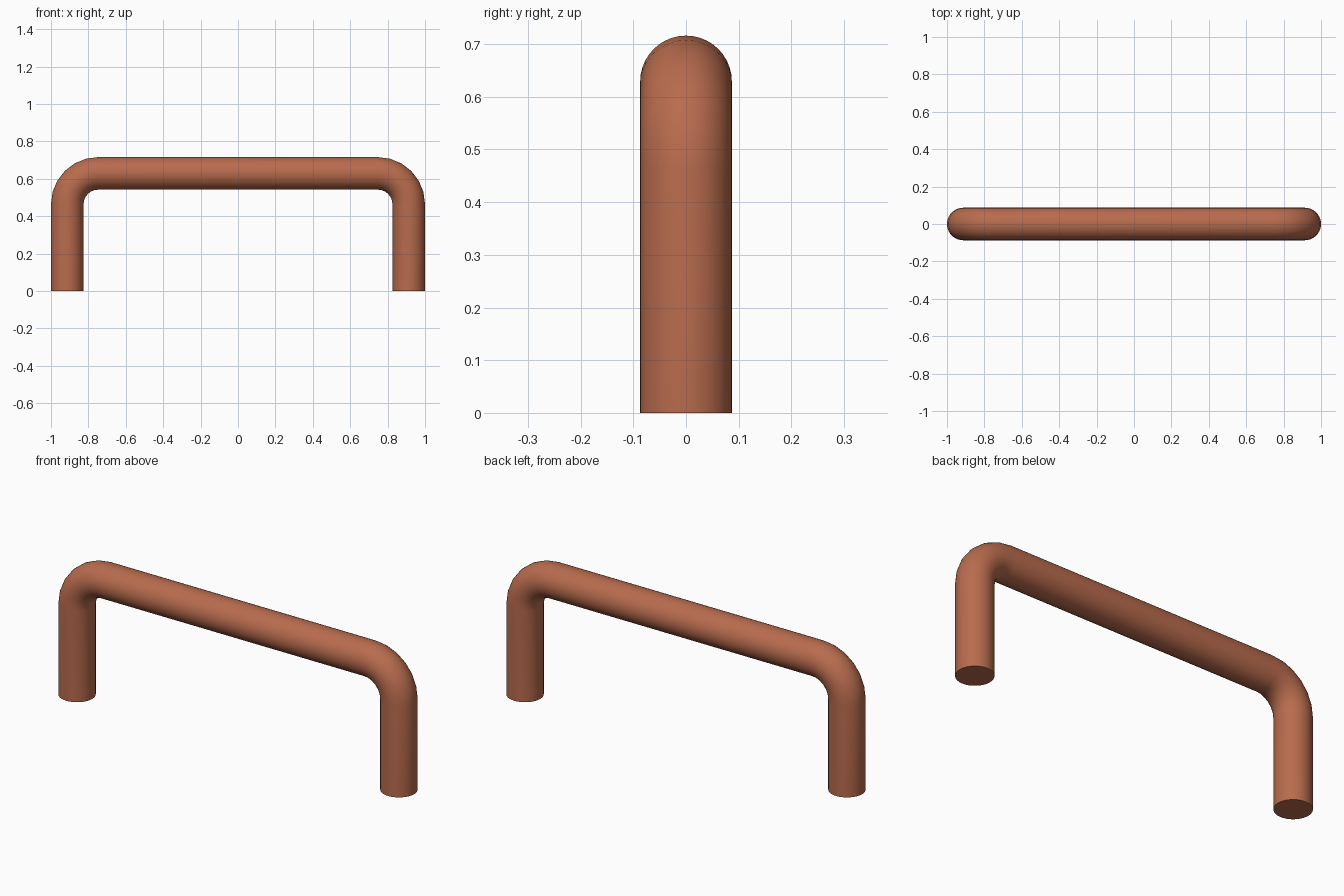
import bpy, bmesh, math
from mathutils import Vector

if "Cube" in bpy.data.objects:
    bpy.data.objects.remove(bpy.data.objects["Cube"])

R = 0.087          # tube radius
LEG_X = 1 - R      # leg centre line
TOP_Z = 0.716 - R  # bar centre line
BEND = 0.165       # bend radius on the centre line
SIDES, STEPS = 40, 6

copper = bpy.data.materials.new("copper brown")
copper.diffuse_color = (0.48, 0.148, 0.075, 1)
copper.use_nodes = True
copper.node_tree.nodes["Principled BSDF"].inputs["Base Color"].default_value = copper.diffuse_color

# Centre line with tube direction angle: up the left leg, across, down the right leg
path = [(-LEG_X, 0.0, math.pi / 2)]
for side in (-1, 1):
    for i in range(STEPS + 1):
        t = math.pi / 2 * i / STEPS
        a = math.pi - t if side < 0 else math.pi / 2 - t
        cx = side * (LEG_X - BEND)
        path.append((cx + BEND * math.cos(a), TOP_Z - BEND + BEND * math.sin(a), a - math.pi / 2))
path.append((LEG_X, 0.0, -math.pi / 2))

# Sweep a round section along the centre line
bm = bmesh.new()
rings = []
for x, z, d in path:
    normal = Vector((-math.sin(d), 0, math.cos(d)))
    ring = []
    for k in range(SIDES):
        u = 2 * math.pi * k / SIDES
        ring.append(bm.verts.new(Vector((x, 0, z)) + normal * R * math.cos(u)
                                 + Vector((0, R * math.sin(u), 0))))
    rings.append(ring)
for a, b in zip(rings, rings[1:]):
    for k in range(SIDES):
        n = (k + 1) % SIDES
        bm.faces.new((a[k], a[n], b[n], b[k]))
# Flat feet
bm.faces.new(rings[0])
bm.faces.new(rings[-1])
bmesh.ops.recalc_face_normals(bm, faces=bm.faces)

mesh = bpy.data.meshes.new("bent_tube_handle")
bm.to_mesh(mesh)
bm.free()
mesh.materials.append(copper)
handle = bpy.data.objects.new("bent_tube_handle", mesh)
bpy.context.collection.objects.link(handle)
bpy.context.view_layer.objects.active = handle
handle.select_set(True)
bpy.ops.object.shade_smooth_by_angle(angle=math.radians(40))
